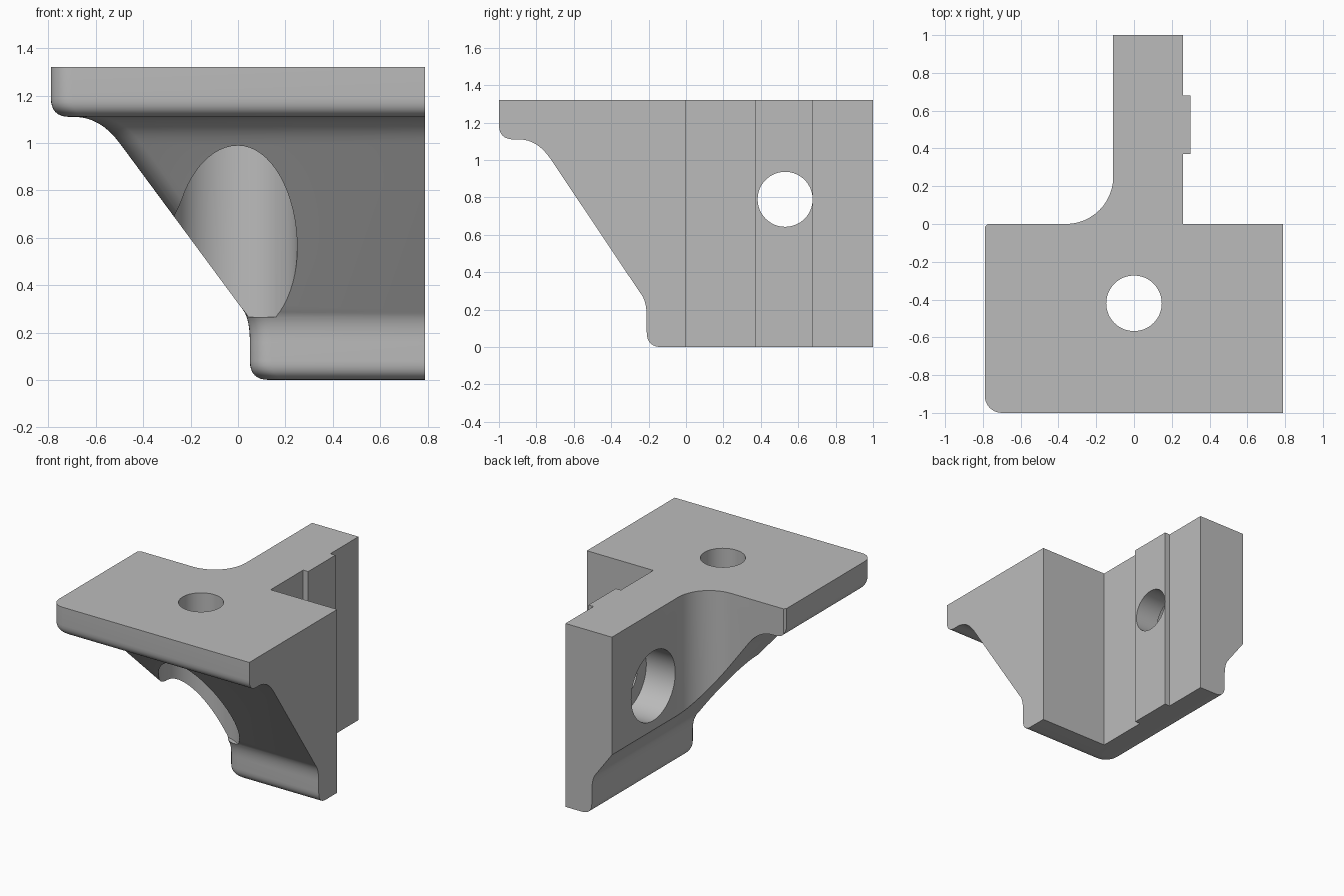
import bpy, bmesh, math
from mathutils import Vector

old = bpy.data.objects.get("Cube")
if old:
    bpy.data.objects.remove(old, do_unlink=True)

grey = bpy.data.materials.new("plain grey")
grey.use_nodes = True
grey.diffuse_color = (0.5, 0.5, 0.5, 1)
grey.node_tree.nodes["Principled BSDF"].inputs["Base Color"].default_value = (0.5, 0.5, 0.5, 1)


def loft(name, rings):
    """Closed solid through a stack of equal point rings."""
    bm = bmesh.new()
    rows = [[bm.verts.new(p) for p in ring] for ring in rings]
    n = len(rows[0])
    for a, b in zip(rows, rows[1:]):
        for i in range(n):
            j = (i + 1) % n
            bm.faces.new((a[i], a[j], b[j], b[i]))
    bm.faces.new(rows[0][::-1])
    bm.faces.new(rows[-1])
    bmesh.ops.recalc_face_normals(bm, faces=bm.faces)
    mesh = bpy.data.meshes.new(name)
    bm.to_mesh(mesh)
    bm.free()
    mesh.materials.append(grey)
    obj = bpy.data.objects.new(name, mesh)
    bpy.context.collection.objects.link(obj)
    return obj


def arc(cx, cy, r, start, end, steps=12):
    angles = [math.radians(start + (end - start) * i / steps) for i in range(steps + 1)]
    return [(cx + r * math.cos(a), cy + r * math.sin(a)) for a in angles]


def bend(a, b, c, steps=8):
    """Smooth corner from a to c with b as its sharp point."""
    a, b, c = Vector(a), Vector(b), Vector(c)
    ts = [i / steps for i in range(steps + 1)]
    return [a * (1 - t) ** 2 + b * 2 * t * (1 - t) + c * t * t for t in ts]


def cut(obj, cutter, operation):
    cutter.hide_render = True
    mod = obj.modifiers.new("cut", "BOOLEAN")
    mod.object, mod.operation, mod.solver = cutter, operation, "EXACT"
    bpy.context.view_layer.objects.active = obj
    bpy.ops.object.modifier_apply(modifier=mod.name)
    bpy.data.objects.remove(cutter, do_unlink=True)


# Sloping envelope: each level holds its left edge, front edge and height
levels = bend((0.13, -0.13, 0), (0.05, -0.21, 0), (0.05, -0.21, 0.08))
levels += bend((0.05, -0.21, 0.16), (0.05, -0.21, 0.25), (0.025, -0.245, 0.29))
levels += bend((-0.5, -0.72, 1.0), (-0.582, -0.793, 1.11), (-0.69, -0.89, 1.11))
levels += bend((-0.71, -0.92, 1.11), (-0.79, -1, 1.11), (-0.79, -1, 1.19))
levels.append(Vector((-0.79, -1, 1.32)))
rings = []
for left, front, z in levels:
    ring = arc(left + 0.09, front + 0.09, 0.09, 180, 270, 8)
    ring += [(0.95, front), (0.95, 1.1), (left, 1.1)]
    rings.append([(x, y, z) for x, y in ring])
bracket = loft("corner_bracket", rings)

# Plan outline with the arm, its inner fillet and the raised rib
plan = [(-0.95, -1.2), (0.79, -1.2), (0.79, 0), (0.26, 0), (0.26, 0.37), (0.3, 0.37),
        (0.3, 0.68), (0.26, 0.68), (0.26, 1), (-0.11, 1)]
plan += arc(-0.36, 0.25, 0.25, 0, -90)
plan += [(-0.775, 0), (-0.95, -0.175)]
cut(bracket, loft("plan_cutter", [[(x, y, z) for x, y in plan] for z in (-0.1, 1.5)]), "INTERSECT")

# Screw recess and hole through the top flange
recess = [(x * (1.08 if x < 0 else 1), -0.42 + y * (1.17 if y < 0 else 1))
          for x, y in arc(0, 0, 0.25, 0, 360, 64)[:-1]]
cut(bracket, loft("recess_cutter", [[(x, y, z) for x, y in recess] for z in (0.265, 1.13)]), "DIFFERENCE")
hole = arc(0, -0.42, 0.147, 0, 360, 48)[:-1]
cut(bracket, loft("hole_cutter", [[(x, y, z) for x, y in hole] for z in (0.9, 1.5)]), "DIFFERENCE")

# Screw recess and hole through the arm
for radius, x0, x1 in ((0.25, -0.6, 0.12), (0.147, 0, 0.6)):
    circle = arc(0.53, 0.79, radius, 0, 360, 64)[:-1]
    cut(bracket, loft("arm_cutter", [[(x, y, z) for y, z in circle] for x in (x0, x1)]), "DIFFERENCE")

# Smooth rounded surfaces, crisp machined edges
bpy.ops.object.select_all(action="DESELECT")
bracket.select_set(True)
bpy.context.view_layer.objects.active = bracket
bpy.ops.object.shade_smooth_by_angle(angle=math.radians(28))
